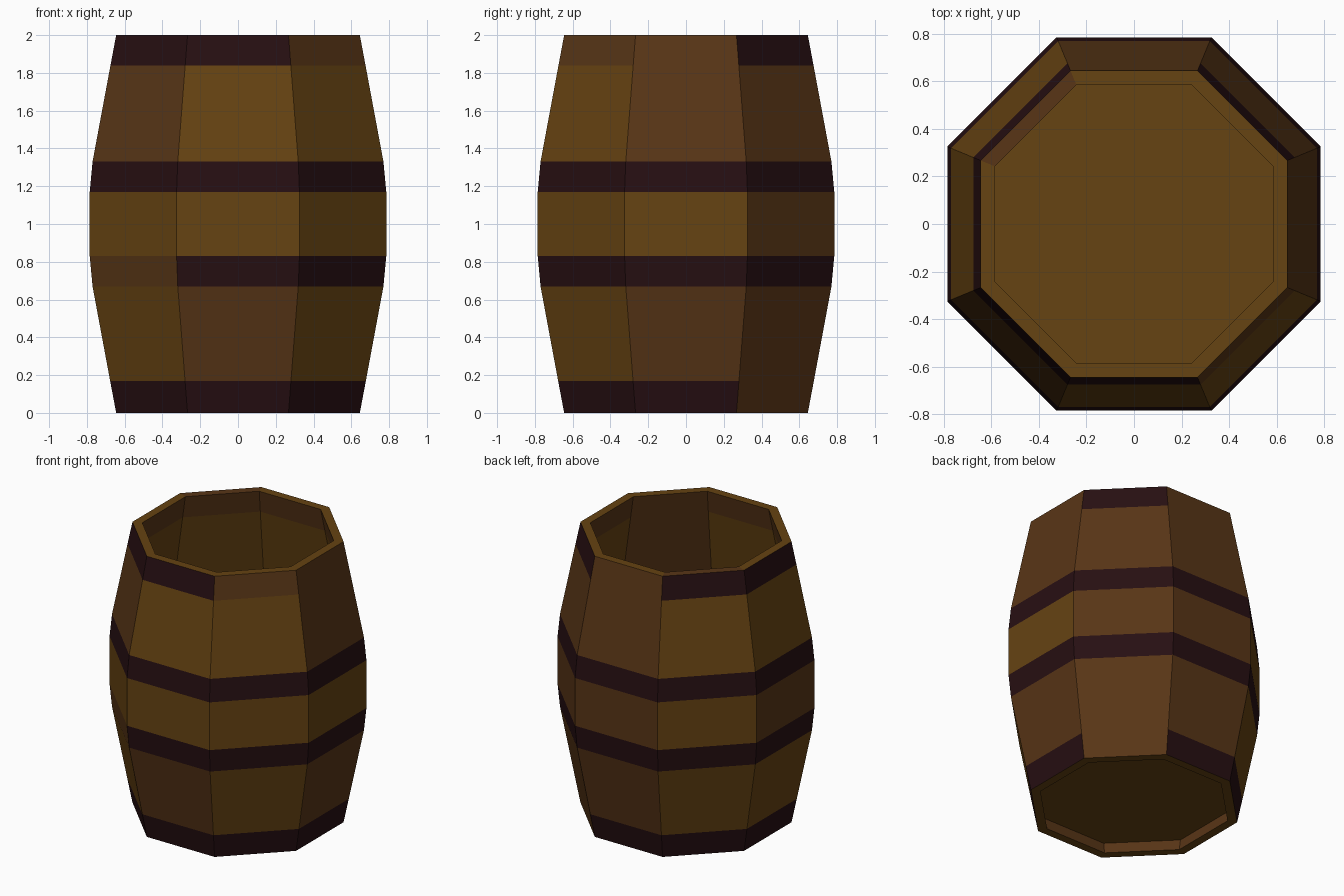
import bpy
import bmesh
from math import cos, sin, pi

cube = bpy.data.objects.get("Cube")
if cube:
    bpy.data.objects.remove(cube, do_unlink=True)

SIDES = 8


def make_material(name, rgb):
    mat = bpy.data.materials.new(name)
    mat.use_nodes = True
    color = (*rgb, 1.0)
    mat.diffuse_color = color
    bsdf = mat.node_tree.nodes["Principled BSDF"]
    bsdf.inputs["Base Color"].default_value = color
    bsdf.inputs["Roughness"].default_value = 0.9
    return mat


materials = [
    make_material("golden wood", (0.133, 0.056, 0.006)),
    make_material("red brown wood", (0.098, 0.036, 0.008)),
    make_material("dark hoop", (0.020, 0.0048, 0.006)),
]
SLOT = {"G": 0, "W": 1, "D": 2}


def add_ring(bm, apothem, z):
    """Octagon whose flat sides face the axes."""
    r = apothem / cos(pi / SIDES)
    angles = [(2 * k - 1) * pi / SIDES for k in range(SIDES)]
    return [bm.verts.new((r * cos(a), r * sin(a), z)) for a in angles]


def bridge(bm, lower, upper, slots):
    for k in range(SIDES):
        n = (k + 1) % SIDES
        face = bm.faces.new((lower[k], lower[n], upper[n], upper[k]))
        face.material_index = slots[k]


def finish(bm, name):
    bmesh.ops.recalc_face_normals(bm, faces=bm.faces)
    mesh = bpy.data.meshes.new(name)
    bm.to_mesh(mesh)
    bm.free()
    for mat in materials:
        mesh.materials.append(mat)
    obj = bpy.data.objects.new(name, mesh)
    bpy.context.collection.objects.link(obj)
    return obj


# Bulging stave profile: (apothem, height)
outer = [(0.645, 0), (0.677, 0.17), (0.77, 0.67), (0.785, 0.83),
         (0.785, 1.17), (0.77, 1.33), (0.675, 1.84), (0.645, 2)]
WALL = 0.06
inner = [(a - WALL, z) for a, z in reversed(outer)]

# Panel colours per side, bottom to top, counter-clockwise from +x
outside = ["DWDGDWW", "WWDWDWD", "DWDWDWW", "DGDGDGD",
           "DGDWDGD", "DGWGDWD", "DWDGDGD", "DGDGDGW"]
# Rim, then inside top to bottom, then lower rim
inside = ["GWGGGGGWG"] * SIDES
inside[3] = "WWGGGGGWG"
inside[7] = "GWWWWWWWG"

# Barrel wall with flush hoops
bm = bmesh.new()
rings = [add_ring(bm, a, z) for a, z in outer + inner]
for i, ring in enumerate(rings):
    slots = [SLOT[(outside[k] + inside[k])[i]] for k in range(SIDES)]
    bridge(bm, ring, rings[(i + 1) % len(rings)], slots)
finish(bm, "barrel_wall")

# Recessed floor
bm = bmesh.new()
bottom = add_ring(bm, 0.61, 0.08)
top = add_ring(bm, 0.62, 0.14)
bridge(bm, bottom, top, [SLOT["G"]] * SIDES)
bm.faces.new(bottom)
bm.faces.new(top)
finish(bm, "barrel_floor")
